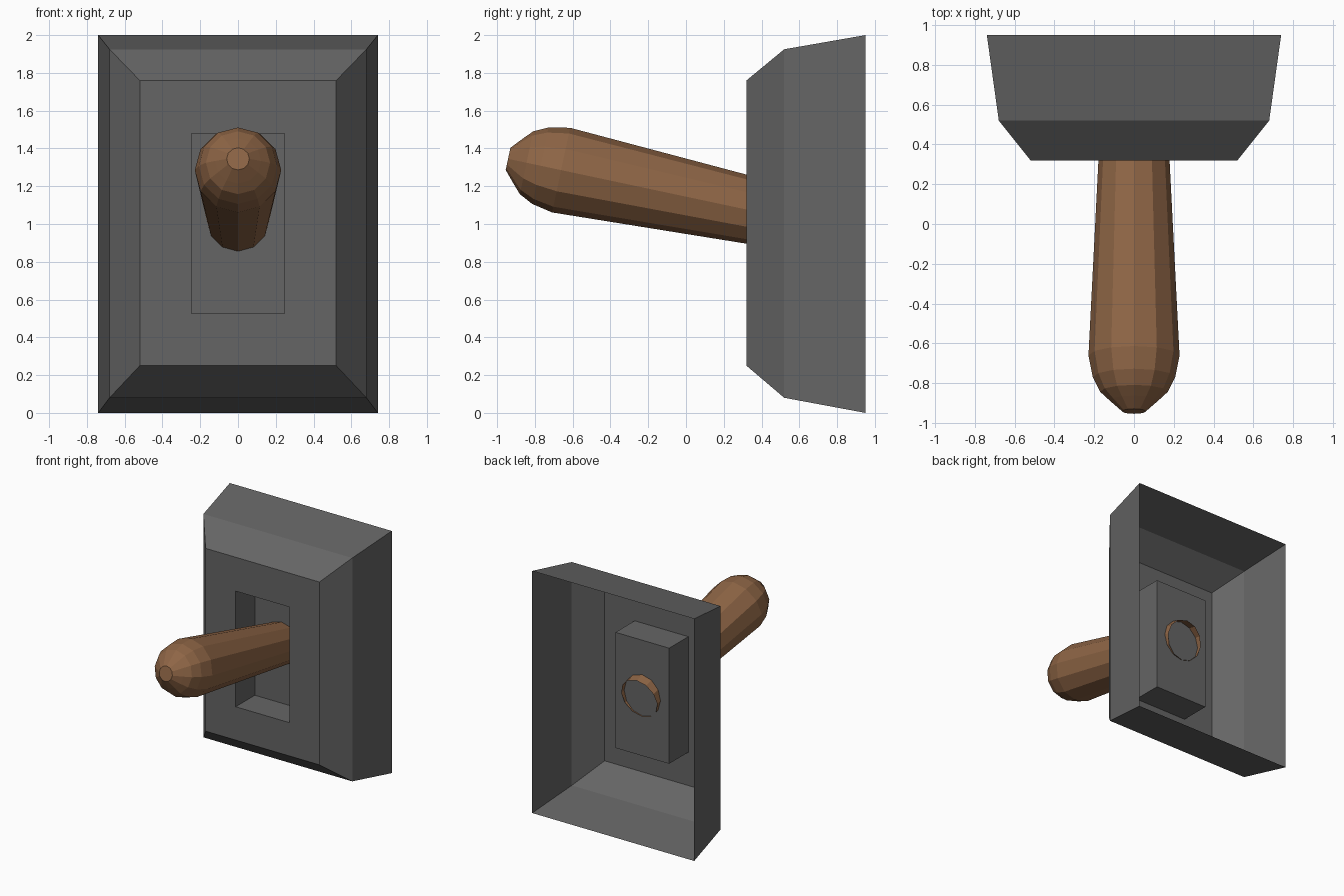
import bpy, bmesh
from math import radians
from mathutils import Matrix, Vector

if "Cube" in bpy.data.objects:
    bpy.data.objects.remove(bpy.data.objects["Cube"])


def material(name, rgb):
    mat = bpy.data.materials.new(name)
    mat.use_nodes = True
    mat.diffuse_color = (*rgb, 1)
    mat.node_tree.nodes["Principled BSDF"].inputs["Base Color"].default_value = (*rgb, 1)
    return mat


def finish(bm, name, mat):
    mesh = bpy.data.meshes.new(name)
    bm.to_mesh(mesh)
    bm.free()
    mesh.materials.append(mat)
    obj = bpy.data.objects.new(name, mesh)
    bpy.context.collection.objects.link(obj)
    return obj


def rect(bm, half_x, y, z0, z1):
    corners = [(-half_x, z0), (half_x, z0), (half_x, z1), (-half_x, z1)]
    return [bm.verts.new((x, y, z)) for x, z in corners]


def bridge(bm, rings):
    for a, b in zip(rings, rings[1:]):
        n = len(a)
        for i in range(n):
            j = (i + 1) % n
            bm.faces.new((a[i], a[j], b[j], b[i]))


grey = material("dark grey", (0.13, 0.13, 0.13))
brown = material("wood brown", (0.27, 0.13, 0.06))

# Wall plate: bevelled open-backed shell whose front sinks into a slot
bm = bmesh.new()
sections = [
    (0.74, 0.95, 0.0, 2.0),     # open back rim
    (0.68, 0.52, 0.08, 1.925),  # shoulder
    (0.52, 0.32, 0.25, 1.76),   # front edge
    (0.245, 0.32, 0.525, 1.48), # slot mouth
    (0.245, 0.57, 0.525, 1.48), # slot floor
]
rings = [rect(bm, *s) for s in sections]
bridge(bm, rings)
bm.faces.new(rings[-1])
finish(bm, "wall_plate", grey)

# Lever: twelve-sided tapered handle with rounded nose and open inner end
bm = bmesh.new()
profile = [(0, 0.06), (0.055, 0.122), (0.1, 0.17), (0.175, 0.207), (0.287, 0.229), (1.587, 0.164)]
rings = []
for depth, radius in profile:
    spoke = Vector((0, depth, radius))
    rings.append([bm.verts.new(Matrix.Rotation(radians(30 * i), 3, "Y") @ spoke) for i in range(12)])
bridge(bm, rings)
bm.faces.new(reversed(rings[0]))
bmesh.ops.recalc_face_normals(bm, faces=bm.faces)
lever = finish(bm, "lever_handle", brown)
lever.location = (0, -0.942, 1.345)
lever.rotation_euler.x = radians(-12)
